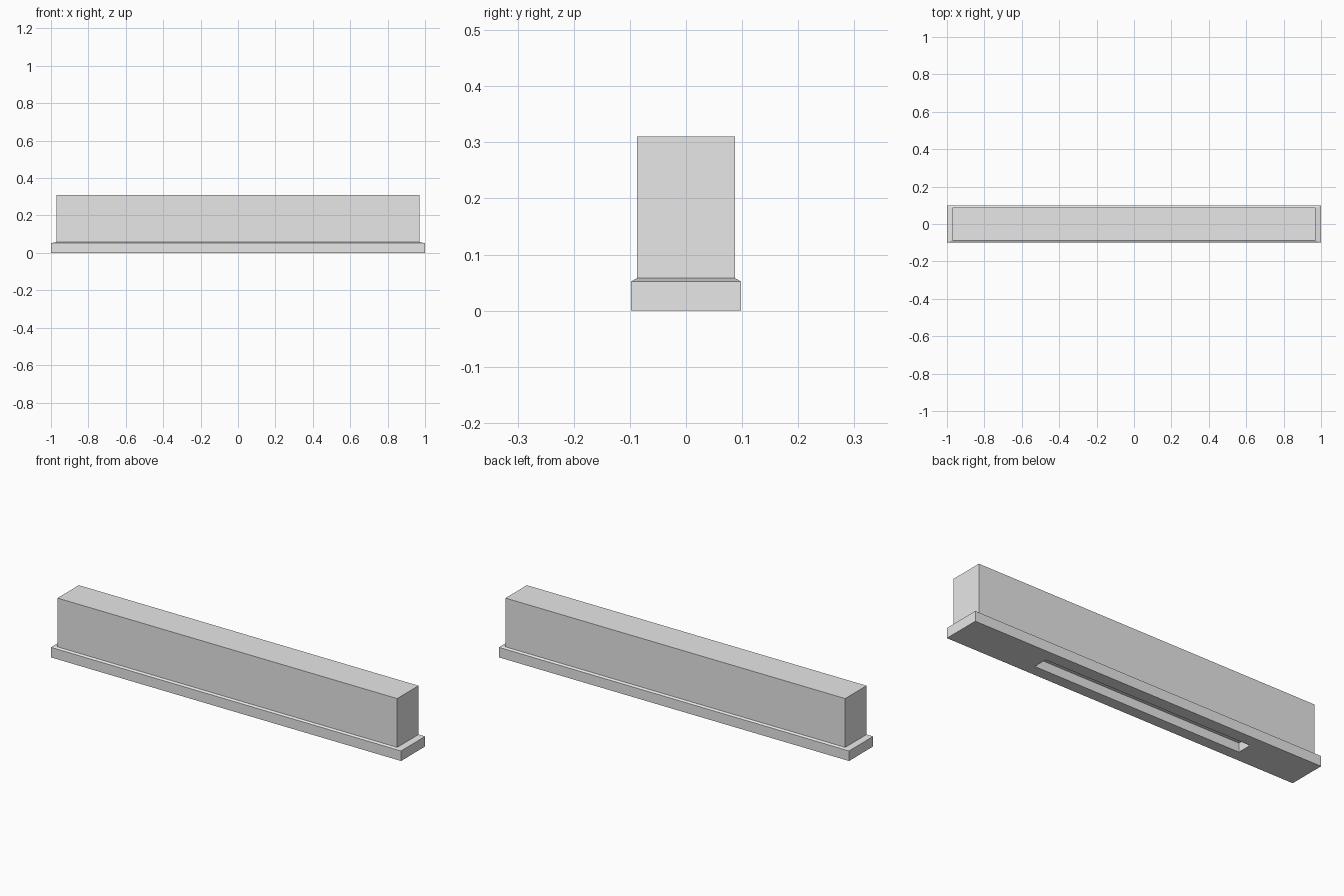
import bpy, bmesh

if "Cube" in bpy.data.objects:
    bpy.data.objects.remove(bpy.data.objects["Cube"])

grey = bpy.data.materials.new("plain grey")
grey.diffuse_color = (0.8, 0.8, 0.8, 1)
grey.use_nodes = True
grey.node_tree.nodes["Principled BSDF"].inputs["Base Color"].default_value = grey.diffuse_color


def loft(name, rings, cap_start, cap_end):
    """Join rectangles (x0, x1, y0, y1, z) into a flat-sided shell."""
    bm = bmesh.new()
    loops = [[bm.verts.new(p) for p in ((x0, y0, z), (x1, y0, z), (x1, y1, z), (x0, y1, z))]
             for x0, x1, y0, y1, z in rings]
    for a, b in zip(loops, loops[1:]):
        for i in range(4):
            j = (i + 1) % 4
            bm.faces.new((a[i], a[j], b[j], b[i]))
    if cap_start:
        bm.faces.new(loops[0][::-1])
    if cap_end:
        bm.faces.new(loops[-1])
    mesh = bpy.data.meshes.new(name)
    bm.to_mesh(mesh)
    bm.free()
    mesh.materials.append(grey)
    obj = bpy.data.objects.new(name, mesh)
    bpy.context.collection.objects.link(obj)
    return obj


# Base plinth: slot ceiling, slot rim, underside, sides, sloped shoulder
slot = (-0.64, 0.54, -0.04, 0.036)
body = (-0.97, 0.97, -0.087, 0.087)
foot = (-1.0, 1.0, -0.098, 0.098)
loft("base_plinth", [slot + (0.046,), slot + (0.0,), foot + (0.0,),
                     foot + (0.052,), body + (0.058,)], True, False)

# Tall upper block rising from the shoulder
loft("upper_block", [body + (0.058,), body + (0.31,)], False, True)
